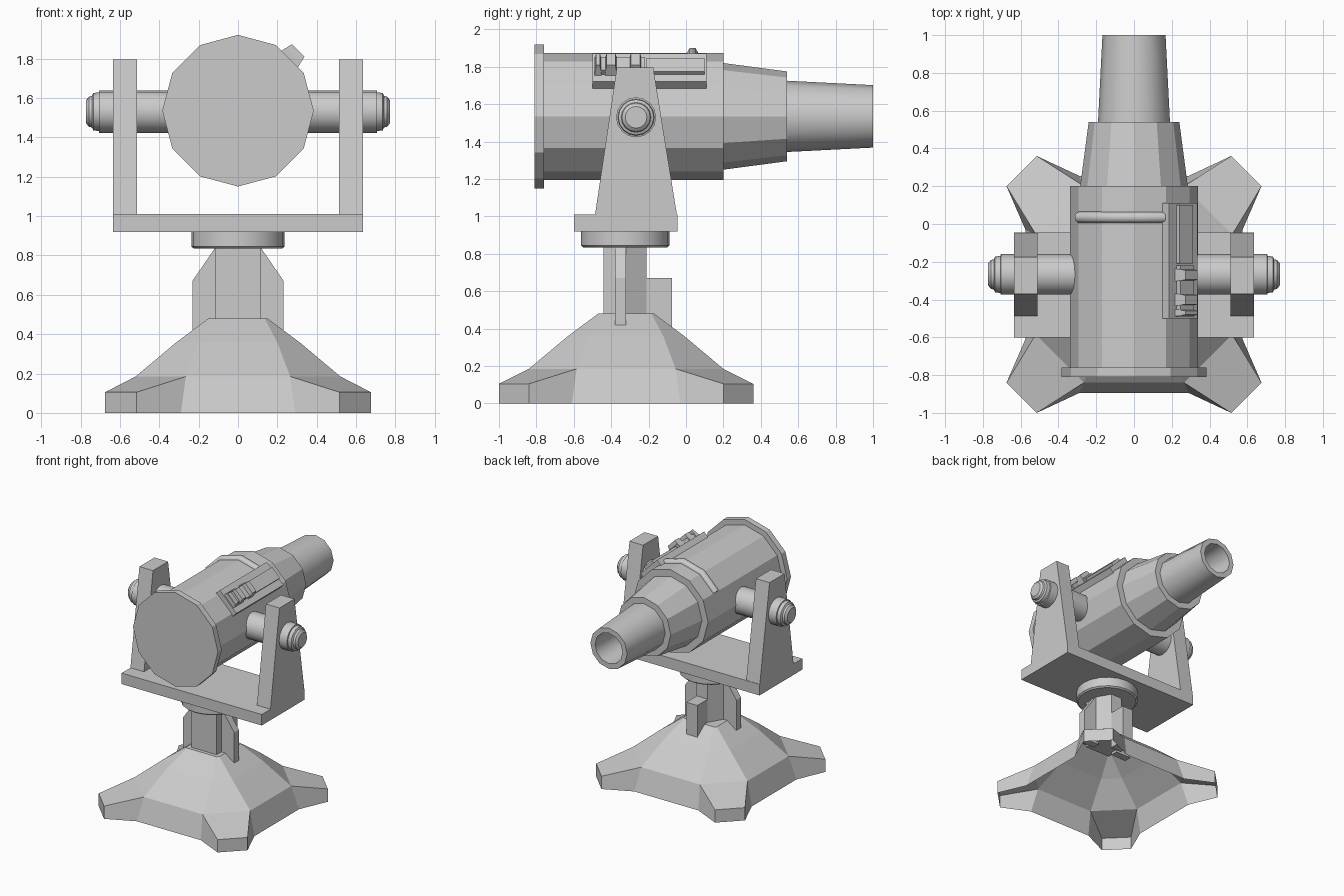
import bpy, bmesh
from math import sin, cos, pi, radians
from mathutils import Matrix, Vector

if "Cube" in bpy.data.objects:
    bpy.data.objects.remove(bpy.data.objects["Cube"])

AXIS_Z = 1.535   # barrel height
BASE_Y = -0.32   # pedestal centre


def finish(name, bm, smooth=None, recalc=True):
    bmesh.ops.remove_doubles(bm, verts=bm.verts, dist=1e-5)
    if recalc:
        bmesh.ops.recalc_face_normals(bm, faces=bm.faces)
    me = bpy.data.meshes.new(name)
    bm.to_mesh(me)
    bm.free()
    if smooth:
        for p in me.polygons:
            p.use_smooth = True
        me.set_sharp_from_angle(angle=radians(smooth))
    ob = bpy.data.objects.new(name, me)
    bpy.context.collection.objects.link(ob)
    return ob


def loft(bm, rings):
    rings = [[bm.verts.new(c) for c in r] for r in rings]
    for a, b in zip(rings, rings[1:]):
        for i in range(len(a)):
            j = (i + 1) % len(a)
            bm.faces.new((a[i], a[j], b[j], b[i]))
    return rings


def lathe(name, profile, n, place, smooth=None):
    """profile = (distance along axis, radius); place maps (along, u, v) to xyz"""
    bm = bmesh.new()
    rings = loft(bm, [[place(d, r * cos(2 * pi * i / n), r * sin(2 * pi * i / n))
                       for i in range(n)] for d, r in profile])
    bm.faces.new(rings[0])
    bm.faces.new(rings[-1])
    return finish(name, bm, smooth)


def prism(name, outline, lo, hi, place):
    bm = bmesh.new()
    a, b = loft(bm, [[place(h, u, v) for u, v in outline] for h in (lo, hi)])
    bm.faces.new(a)
    bm.faces.new(b)
    return finish(name, bm)


def box(name, lo, hi, matrix=Matrix()):
    rect = [(lo[0], lo[1]), (hi[0], lo[1]), (hi[0], hi[1]), (lo[0], hi[1])]
    return prism(name, rect, lo[2], hi[2], lambda h, u, v: matrix @ Vector((u, v, h)))


# Base: hollow faceted dome, open underneath, with four splayed feet
bm = bmesh.new()


def octagon(a, b, z):
    pts = [(a, -b), (a, b), (b, a), (-b, a), (-a, b), (-a, -b), (-b, -a), (b, -a)]
    return [(x, y + BASE_Y, z) for x, y in pts]


skirt, rim, shoulder, crown = loft(bm, [octagon(0.575, 0.29, 0), octagon(0.52, 0.265, 0.185),
                                        octagon(0.315, 0.20, 0.357), octagon(0.15, 0.135, 0.48)])
bm.faces.new(crown)
for i in (1, 3, 5, 7):
    j = (i + 1) % 8
    s0, s1, r0, r1 = skirt[i], skirt[j], rim[i], rim[j]
    for f in [f for f in s0.link_faces if s1 in f.verts]:
        bm.faces.remove(f)
    sx, sy = (1 if s0.co.x > 0 else -1), (1 if s0.co.y > BASE_Y else -1)
    tips = [(0.675, 0.52), (0.515, 0.68)]
    if abs(s0.co.x) < abs(s1.co.x):
        tips.reverse()
    lo = [bm.verts.new((sx * x, BASE_Y + sy * y, 0)) for x, y in tips]
    hi = [bm.verts.new((sx * x, BASE_Y + sy * y, 0.105)) for x, y in tips]
    bm.faces.new((s0, lo[0], hi[0], r0))
    bm.faces.new((lo[0], lo[1], hi[1], hi[0]))
    bm.faces.new((lo[1], s1, r1, hi[1]))
    bm.faces.new((hi[0], hi[1], r1, r0))
finish("base", bm)

# Post with side fins and a rear block
prism("post", [(-0.115, -0.44), (0.115, -0.44), (0.115, -0.32), (0.05, -0.21),
               (-0.05, -0.21), (-0.115, -0.32)], 0.44, 0.85, lambda h, u, v: (u, v, h))
box("rear_block", (-0.05, -0.22, 0.36), (0.05, -0.075, 0.67))
for s, side in ((-1, "left"), (1, "right")):
    prism(side + "_fin", [(0.09, 0.42), (0.232, 0.42), (0.232, 0.67), (0.115, 0.84), (0.09, 0.84)],
          -0.38, -0.32, lambda h, u, v: (s * u, h, v))

# Swivel disc and yoke
lathe("swivel_disc", [(0.835, 0.225), (0.845, 0.237), (0.92, 0.237)], 20,
      lambda d, u, v: (u, v - 0.325, d), 40)
box("yoke_plate", (-0.635, -0.6, 0.92), (0.635, -0.045, 1.01))
for s, side in ((-1, "left"), (1, "right")):
    prism(side + "_yoke_arm", [(-0.487, 1.005), (-0.048, 1.005), (-0.175, 1.795), (-0.37, 1.795)],
          0.512, 0.635, lambda h, u, v: (s * h, u, v))
    lathe(side + "_trunnion", [(0.25, 0.107), (0.705, 0.107), (0.707, 0.098), (0.735, 0.095),
                               (0.742, 0.08), (0.758, 0.076), (0.772, 0.058)], 16,
          lambda d, u, v: (s * d, u - 0.267, v + 1.53), 35)


# Barrel: twelve-sided housing and round hollow muzzle
def along_y(d, u, v):
    return (u, d, v + AXIS_Z)


lathe("barrel_housing", [(-0.81, 0.385), (-0.76, 0.385), (-0.76, 0.34), (0.2, 0.34),
                         (0.2, 0.285), (0.54, 0.24)], 12, along_y)
lathe("muzzle", [(0.53, 0.191), (1.0, 0.167), (1.0, 0.125), (0.6, 0.11)], 12, along_y, 40)

# Strap bent over the top of the housing
cu = bpy.data.curves.new("strap", "CURVE")
cu.dimensions = "3D"
cu.bevel_depth = 0.031
cu.bevel_resolution = 1
cu.use_fill_caps = True
sp = cu.splines.new("POLY")
sp.points.add(3)
for p, a in zip(sp.points, (150, 120, 90, 58)):
    p.co = (0.338 * cos(radians(a)), 0.035, AXIS_Z + 0.338 * sin(radians(a)), 1)
bpy.context.collection.objects.link(bpy.data.objects.new("strap", cu))

# Rail on the upper right facet: plate, long bar and raised blocks
tilt = Matrix.Translation((0, 0, AXIS_Z)) @ Matrix.Rotation(radians(45), 4, "Y")
box("rail_plate", (-0.106, -0.5, 0.3), (0.106, 0.11, 0.368), tilt)
box("rail_bar", (-0.05, -0.21, 0.36), (0.05, 0.1, 0.39), tilt)
for i, (y0, y1) in enumerate(((-0.49, -0.45), (-0.435, -0.367), (-0.305, -0.235))):
    bm = bmesh.new()
    bottom, top = loft(bm, [[tilt @ Vector((x * w, y, z)) for x, y in
                             ((-1, y0 + g), (1, y0 + g), (1, y1 - g), (-1, y1 - g))]
                            for w, g, z in ((0.062, 0, 0.36), (0.045, 0.01, 0.432))])
    bm.faces.new(top)
    bm.faces.new(bottom)
    finish("rail_block_%d" % (i + 1), bm)
box("rail_block_web", (-0.05, -0.49, 0.36), (0.05, -0.22, 0.4), tilt)
